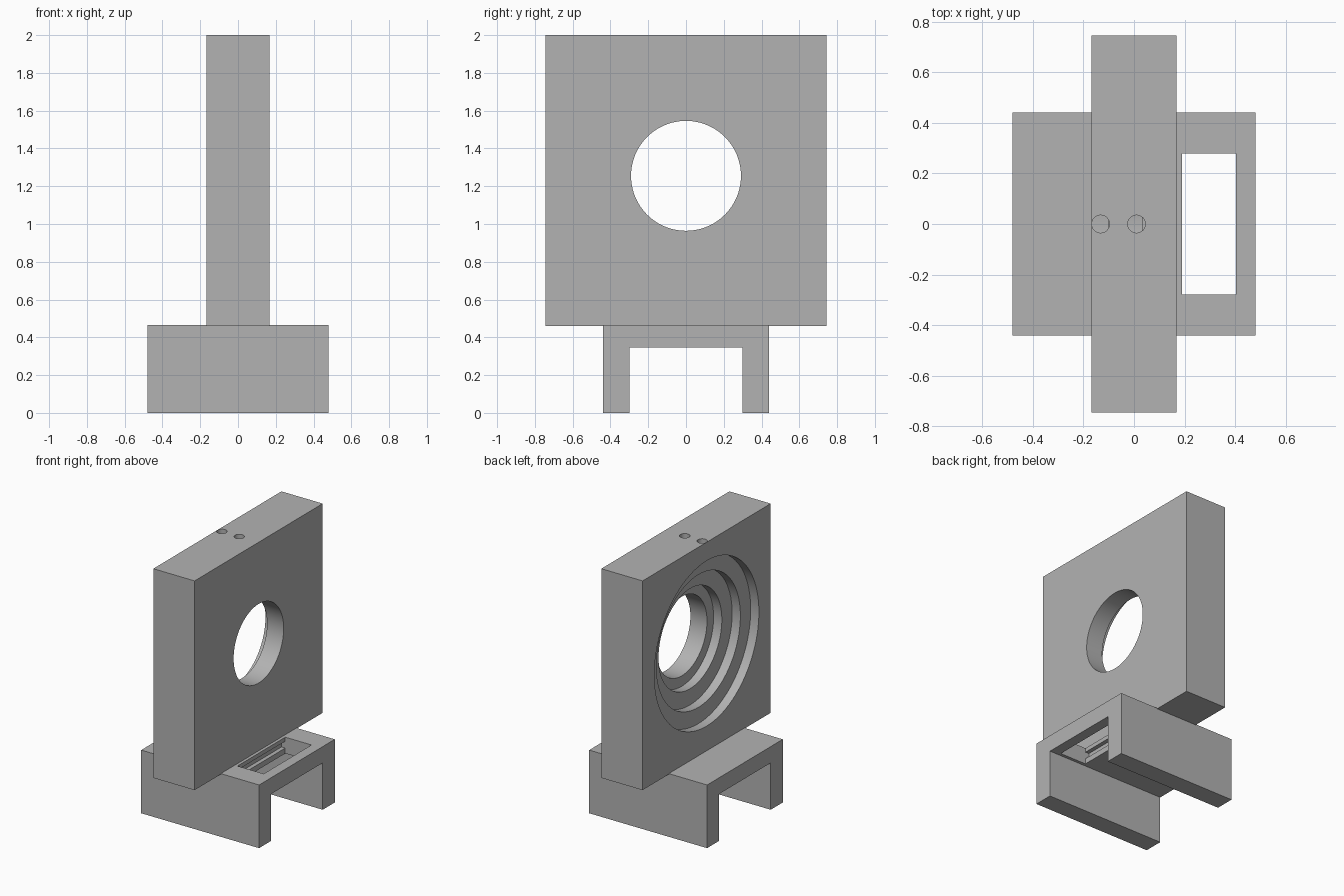
import bpy, bmesh, math

if "Cube" in bpy.data.objects:
    bpy.data.objects.remove(bpy.data.objects["Cube"], do_unlink=True)

grey = bpy.data.materials.new("neutral grey")
grey.use_nodes = True
colour = (0.45, 0.45, 0.45, 1)
grey.diffuse_color = colour
grey.node_tree.nodes["Principled BSDF"].inputs["Base Color"].default_value = colour


def add(name, bm):
    bmesh.ops.recalc_face_normals(bm, faces=bm.faces)
    mesh = bpy.data.meshes.new(name)
    bm.to_mesh(mesh)
    bm.free()
    mesh.materials.append(grey)
    obj = bpy.data.objects.new(name, mesh)
    bpy.context.collection.objects.link(obj)
    return obj


def box(name, x0, x1, y0, y1, z0, z1):
    bm = bmesh.new()
    bmesh.ops.create_cube(bm, size=1)
    for v in bm.verts:
        v.co = [lo + (c + 0.5) * (hi - lo)
                for c, lo, hi in zip(v.co, (x0, y0, z0), (x1, y1, z1))]
    return add(name, bm)


def lathe(name, profile, place, sides):
    """Closed solid of revolution; place(t, a, b) maps axis and radial offsets."""
    bm = bmesh.new()
    rings = []
    for t, r in profile:
        angles = [2 * math.pi * i / sides for i in range(sides)]
        rings.append([bm.verts.new(place(t, r * math.cos(a), r * math.sin(a)))
                      for a in angles])
    for low, high in zip(rings, rings[1:]):
        for i in range(sides):
            j = (i + 1) % sides
            bm.faces.new((low[i], low[j], high[j], high[i]))
    bm.faces.new(rings[0])
    bm.faces.new(rings[-1])
    return add(name, bm)


def cut(target, cutter):
    mod = target.modifiers.new("cut", "BOOLEAN")
    mod.operation = "DIFFERENCE"
    mod.solver = "EXACT"
    mod.object = cutter
    cutter.hide_render = True
    bpy.context.view_layer.objects.active = target
    bpy.ops.object.modifier_apply(modifier=mod.name)
    bpy.data.objects.remove(cutter, do_unlink=True)


# Upright plate with a stepped bore that widens towards -x
HALF, BORE_Z, STEP = 0.168, 1.255, 0.067
plate = box("upright_plate", -HALF, HALF, -0.745, 0.745, 0.46, 2)
radii = (0.608, 0.488, 0.368, 0.291)
profile = []
for i, r in enumerate(radii):
    start = -0.25 if i == 0 else -HALF + STEP * i
    end = 0.25 if i == len(radii) - 1 else -HALF + STEP * (i + 1)
    profile += [(start, r), (end, r)]
cut(plate, lathe("bore_cutter", profile,
                 lambda t, a, b: (t, a, BORE_Z + b), 96))

# Screw holes from the top edge into the bore steps
for x, bottom in ((-0.132, 1.8), (0.01, 1.6)):
    cut(plate, lathe("screw_cutter", [(bottom, 0.035), (2.1, 0.035)],
                     lambda t, a, b: (x + a, b, t), 32))

# Channel-shaped base
base = box("channel_base", -0.48, 0.48, -0.44, 0.44, 0, 0.465)
cut(base, box("channel_cutter", -0.6, 0.6, -0.3, 0.3, -0.1, 0.345))

# Slot through the base, with a side groove between its two lips
cut(base, box("slot_cutter", 0.19, 0.404, -0.278, 0.278, 0.3, 0.6))
cut(base, box("groove_cutter", 0.16, 0.434, -0.278, 0.278, 0.385, 0.435))

# Smooth bores with crisp edges
bpy.ops.object.select_all(action="DESELECT")
for obj in (plate, base):
    obj.select_set(True)
bpy.context.view_layer.objects.active = plate
bpy.ops.object.shade_smooth_by_angle(angle=math.radians(30))
